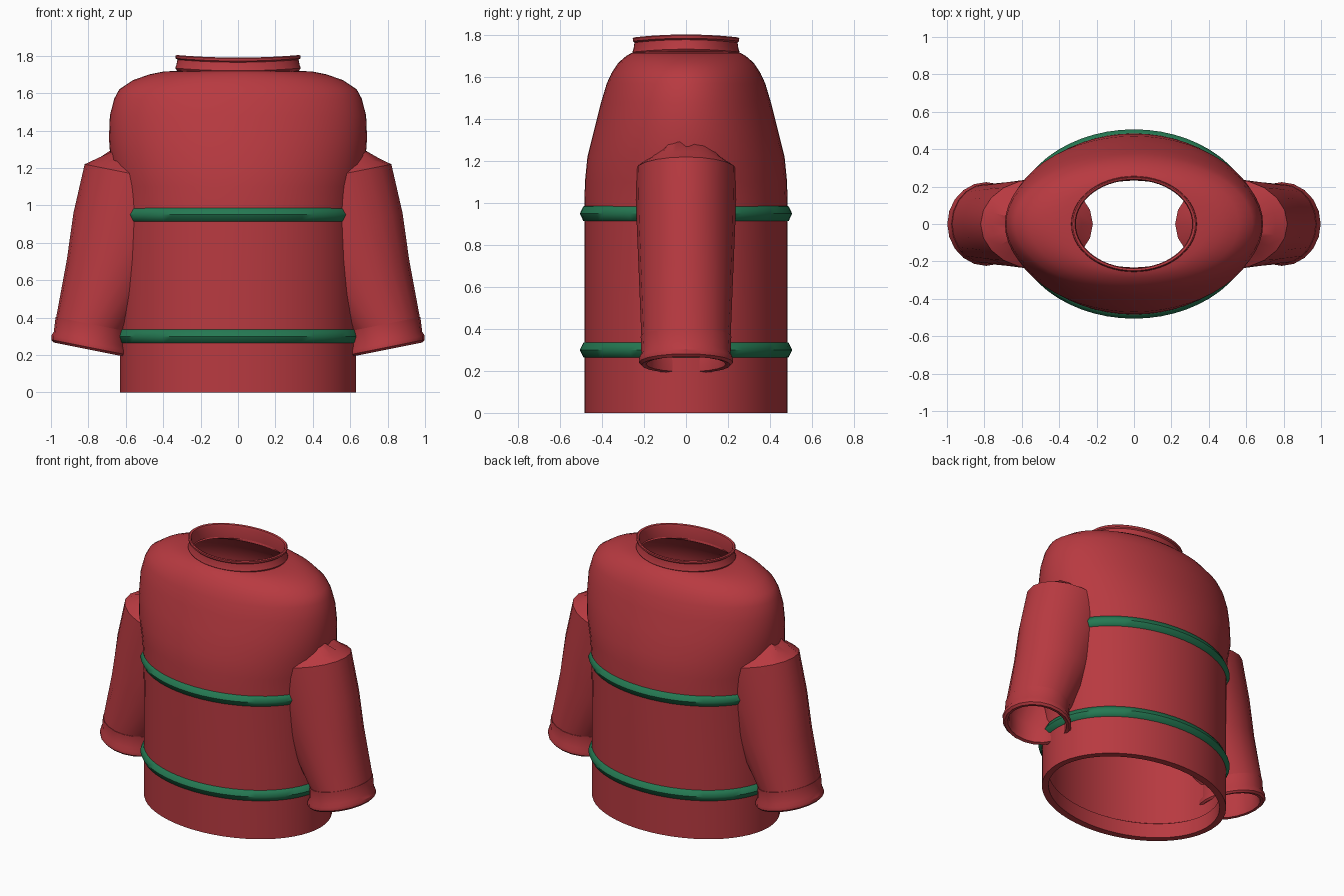
import bpy, bmesh, math, random

if "Cube" in bpy.data.objects:
    bpy.data.objects.remove(bpy.data.objects["Cube"])

random.seed(4)


def material(name, rgb):
    m = bpy.data.materials.new(name)
    m.diffuse_color = (*rgb, 1)
    m.use_nodes = True
    m.node_tree.nodes["Principled BSDF"].inputs["Base Color"].default_value = m.diffuse_color
    return m


RED = material("red_cloth", (0.48, 0.042, 0.052))
GREEN = material("green_trim", (0.018, 0.19, 0.085))


def loft(name, rings, mat, closed=False, cap_start=False, angle=35):
    """Skin a list of rings of points with quads."""
    bm = bmesh.new()
    rows = [[bm.verts.new(p) for p in ring] for ring in rings]
    n = len(rows[0])
    pairs = list(zip(rows, rows[1:]))
    if closed:
        pairs.append((rows[-1], rows[0]))
    for a, b in pairs:
        for i in range(n):
            j = (i + 1) % n
            bm.faces.new((a[i], a[j], b[j], b[i]))
    if cap_start:
        bm.faces.new(rows[0])
    bmesh.ops.recalc_face_normals(bm, faces=bm.faces[:])
    mesh = bpy.data.meshes.new(name)
    bm.to_mesh(mesh)
    bm.free()
    ob = bpy.data.objects.new(name, mesh)
    bpy.context.collection.objects.link(ob)
    mesh.materials.append(mat)
    bpy.ops.object.select_all(action='DESELECT')
    ob.select_set(True)
    bpy.context.view_layer.objects.active = ob
    bpy.ops.object.shade_smooth_by_angle(angle=math.radians(angle))
    return ob


def oval(z, rx, ry, n=56, lift=0.0):
    """Level oval ring, optionally raised towards its two sides."""
    pts = []
    for i in range(n):
        a = 2 * math.pi * i / n
        pts.append((rx * math.cos(a), ry * math.sin(a), z + lift * math.cos(a) ** 2))
    return pts


# Torso: outer shell from hem to neck, then back down the inside
outer = [(0, .63, .485), (.5, .63, .485), (.95, .635, .485), (1.1, .65, .482),
         (1.22, .68, .47), (1.36, .69, .435), (1.48, .685, .405), (1.57, .662, .378),
         (1.62, .635, .355), (1.67, .56, .322), (1.70, .475, .287),
         (1.715, .40, .262), (1.72, .325, .245)]
inner = [(z - (.03 if z > 1.6 else 0), rx - .03, ry - .03)
         for z, rx, ry in reversed(outer[2:-1])]
hem = [(.11, .605, .455), (.10, .59, .44), (0, .59, .44)]
loft("torso", [oval(*r) for r in outer + [(1.70, .315, .235)] + inner + hem], RED, closed=True)

# Neck collar with a rolled rim
collar = [(1.705, .325, .248), (1.72, .336, .256), (1.735, .33, .25), (1.765, .324, .246),
          (1.772, .333, .253), (1.785, .335, .254), (1.79, .328, .249),
          (1.786, .316, .239), (1.77, .311, .235), (1.70, .311, .235)]
loft("neck_collar", [oval(*r, lift=.014) for r in collar], RED, closed=True)

# Two trim bands around the torso
for label, z in (("upper", .95), ("lower", .30)):
    section = [(-.040, -.01), (-.034, .005), (0, .021), (.034, .005), (.040, -.01), (0, -.02)]
    rings = [oval(z + dz, .632 + d, .485 + d) for dz, d in section]
    loft(label + "_band", rings, GREEN, closed=True, angle=50)

# Sleeves: tilted tubes ending in a flared cuff, with a ragged shoulder end
N = 20
SLOPE = .2


def sleeve_ring(side, cx, cz, rx, ry, jitter=0):
    pts = []
    for i in range(N):
        a = 2 * math.pi * i / N
        dx = rx * math.cos(a)
        dz = SLOPE * dx + random.uniform(-jitter, jitter)
        pts.append((side * (cx + dx), ry * math.sin(a), cz + dz))
    return pts


shaft = [(1.16, .52, .30, .24), (.90, .59, .29, .235), (.66, .665, .25, .225),
         (.365, .785, .187, .213)]
cuff = [(.365, .785, .19, .216), (.285, .79, .195, .213), (.262, .79, .208, .224),
        (.240, .79, .208, .224), (.228, .79, .196, .212), (.232, .79, .178, .190),
        (.26, .785, .172, .186), (.365, .78, .172, .196)]
lining = [(.66, .66, .23, .205), (1.10, .52, .27, .21)]
for label, side in (("right", 1), ("left", -1)):
    cap = [sleeve_ring(side, .52, 1.27, .09, .06),
           sleeve_ring(side, .52, 1.255, .15, .12, .03),
           sleeve_ring(side, .52, 1.20, .24, .19, .012)]
    tube = [sleeve_ring(side, cx, cz, rx, ry) for cz, cx, rx, ry in shaft]
    end = [sleeve_ring(side, cx, cz, rx, ry) for cz, cx, rx, ry in cuff + lining]
    loft(label + "_sleeve", cap + tube + end, RED, cap_start=True, angle=32)
